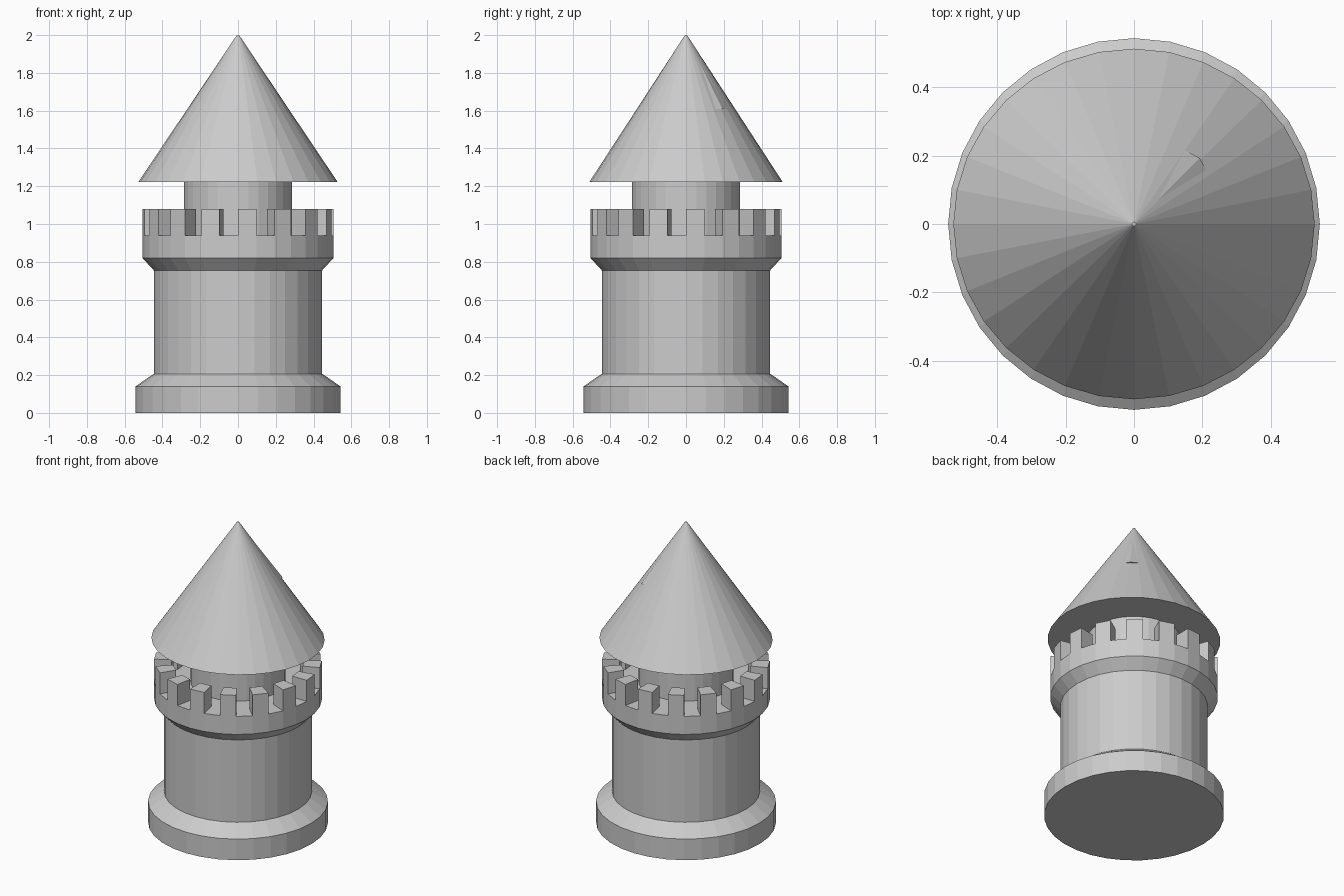
import bpy, bmesh, math

if "Cube" in bpy.data.objects:
    bpy.data.objects.remove(bpy.data.objects["Cube"])

N = 32  # sides of every round part
stone = bpy.data.materials.new("grey_stone")
stone.diffuse_color = (0.6, 0.6, 0.6, 1)
stone.use_nodes = True
stone.node_tree.nodes["Principled BSDF"].inputs["Base Color"].default_value = stone.diffuse_color


def pt(r, k, z):
    a = 2 * math.pi * k / N
    return (r * math.cos(a), r * math.sin(a), z)


def finish(name, bm):
    bmesh.ops.recalc_face_normals(bm, faces=bm.faces)
    me = bpy.data.meshes.new(name)
    bm.to_mesh(me)
    bm.free()
    me.materials.append(stone)
    ob = bpy.data.objects.new(name, me)
    bpy.context.collection.objects.link(ob)
    return ob


def lathe(bm, profile):
    """Flat-sided turned solid from (radius, height) pairs, capped at both ends."""
    rings = [[bm.verts.new(pt(r, k, z)) for k in range(N)] for r, z in profile]
    for lo, hi in zip(rings, rings[1:]):
        for k in range(N):
            j = (k + 1) % N
            bm.faces.new((lo[k], lo[j], hi[j], hi[k]))
    bm.faces.new(rings[0])
    bm.faces.new(rings[-1])


# main tower: plinth, shaft, flared parapet
# the battlements are extruded from every second parapet facet
bm = bmesh.new()
RO, RI, FLOOR, TOP = 0.506, 0.40, 0.94, 1.08
prof = [(0.543, 0), (0.543, 0.14), (0.446, 0.207), (0.446, 0.755),
        (RO, 0.82), (RO, FLOOR), (RI, FLOOR)]
lathe(bm, prof)
rim = [f for f in bm.faces if len(f.verts) == 4
       and all(abs(v.co.z - FLOOR) < 1e-5 for v in f.verts)]
teeth = [f for f in rim
         if int((math.atan2(f.calc_center_median().y, f.calc_center_median().x)
                 % (2 * math.pi)) * N / (2 * math.pi)) % 2 == 0]
for f in bmesh.ops.extrude_discrete_faces(bm, faces=teeth)["faces"]:
    low = [(v, v.co.copy()) for v in f.verts]
    base = [bm.verts.new(co) for _, co in low]
    for v, _ in low:
        v.co.z = TOP
    top = [v for v, _ in low]
    for i in range(4):
        j = (i + 1) % 4
        bm.faces.new((base[i], base[j], top[j], top[i]))
bmesh.ops.remove_doubles(bm, verts=bm.verts, dist=1e-5)
finish("tower_with_battlements", bm)

# narrow upper turret
bm = bmesh.new()
lathe(bm, [(0.287, FLOOR), (0.287, 1.225)])
finish("upper_turret", bm)

# conical roof, very slightly oval
bm = bmesh.new()
lathe(bm, [(0.52, 1.222), (0.006, 2.0)])
for v in bm.verts:
    v.co.x *= 1.015
    v.co.y *= 0.985
finish("cone_roof", bm)

# small raised crease near the roof tip
bm = bmesh.new()
tip = bm.verts.new((0.003, 0.003, 1.995))
a, b, c = [bm.verts.new(pt(r, k, 1.61)) for r, k in ((0.262, 3), (0.272, 4), (0.262, 5))]
for f in ((tip, a, b), (tip, b, c), (a, b, c), (tip, a, c)):
    bm.faces.new(f)
finish("roof_crease", bm)
